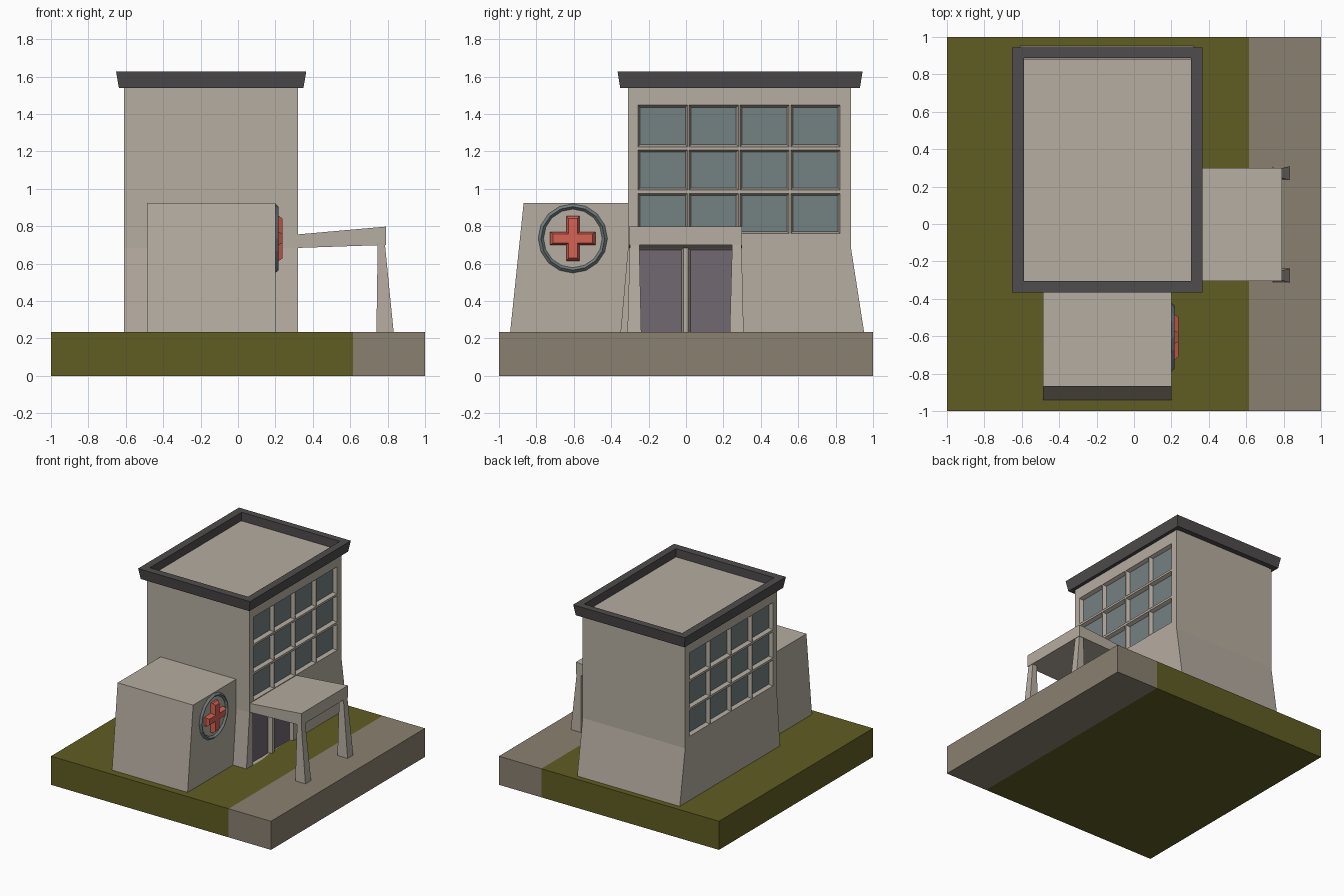
import bpy, bmesh, math
from mathutils import Vector

if "Cube" in bpy.data.objects:
    bpy.data.objects.remove(bpy.data.objects["Cube"])


def mat(name, r, g, b):
    lin = lambda c: ((c / 255 + 0.055) / 1.055) ** 2.4
    m = bpy.data.materials.new(name)
    m.diffuse_color = (lin(r), lin(g), lin(b), 1)
    m.use_nodes = True
    m.node_tree.nodes["Principled BSDF"].inputs["Base Color"].default_value = m.diffuse_color
    return m


WALL = mat("beige wall", 182, 173, 161)
TRIM = mat("dark trim", 79, 76, 76)
GRASS = mat("olive grass", 96, 93, 34)
PAVE = mat("pavement", 138, 128, 112)
GLASS = mat("blue grey glass", 116, 129, 130)
DOOR = mat("purple grey door", 114, 104, 113)
RED = mat("red sign", 214, 98, 82)


def finish(name, bm, mats, recalc=True):
    if recalc:
        bmesh.ops.recalc_face_normals(bm, faces=bm.faces)
    me = bpy.data.meshes.new(name)
    bm.to_mesh(me)
    bm.free()
    for m in mats:
        me.materials.append(m)
    ob = bpy.data.objects.new(name, me)
    bpy.context.collection.objects.link(ob)
    return ob


def loft(name, loops, m, closed=False):
    """Bridge equal-length loops; either cap the ends or close into a ring."""
    bm = bmesh.new()
    rings = [[bm.verts.new(p) for p in lp] for lp in loops]
    n = len(rings[0])
    pairs = list(zip(rings, rings[1:])) + ([(rings[-1], rings[0])] if closed else [])
    for a, b in pairs:
        for i in range(n):
            j = (i + 1) % n
            bm.faces.new((a[i], a[j], b[j], b[i]))
    if not closed:
        bm.faces.new(rings[0][::-1])
        bm.faces.new(rings[-1])
    return finish(name, bm, [m])


def rect(x0, x1, y0, y1, z):
    return [(x0, y0, z), (x1, y0, z), (x1, y1, z), (x0, y1, z)]


# Ground slab: lawn and pavement strip
SPLIT, G = 0.615, 0.235
loft("lawn", [rect(-1, SPLIT, -1, 1, 0), rect(-1, SPLIT, -1, 1, G)], GRASS)
loft("pavement", [rect(SPLIT, 1, -1, 1, 0), rect(SPLIT, 1, -1, 1, G)], PAVE)

# Main building with a flared foot and recessed window panes
X0, X1, FLARE, TOP = -0.61, 0.322, 0.685, 1.56


def y_lo(z):
    return -0.31 - 0.04 * max(0, FLARE - z) / (FLARE - G)


def y_hi(z):
    return 0.882 + 0.07 * max(0, FLARE - z) / (FLARE - G)


bm = bmesh.new()


def face(pts, out, index=0):
    f = bm.faces.new([bm.verts.new(p) for p in pts])
    f.normal_update()
    if f.normal.dot(Vector(out)) < 0:
        f.normal_flip()
    f.material_index = index


def opening(x, s, y0, y1, z0, z1, index, sill=True):
    d, t = 0.03, 0.011
    zb = z0 + t if sill else z0
    o = [(x, y0, z0), (x, y1, z0), (x, y1, z1), (x, y0, z1)]
    xi = x - s * d
    i = [(xi, y0 + t, zb), (xi, y1 - t, zb), (xi, y1 - t, z1 - t), (xi, y0 + t, z1 - t)]
    face(i, (s, 0, 0), index)
    mid = Vector((x, (y0 + y1) / 2, (z0 + z1) / 2))
    for k in range(4):
        j = (k + 1) % 4
        face([o[k], o[j], i[j], i[k]], mid - (Vector(o[k]) + Vector(o[j])) / 2)


panes = [(-0.257 + 0.2725 * k, 0.005 + 0.2725 * k + 0.002, 1) for k in range(4)]
doors = [(-0.265, -0.014, 2), (0.012, 0.262, 2)]
for x, s in ((X1, 1), (X0, -1)):
    rows = [(G, FLARE, doors if s > 0 else []), (FLARE, 0.762, []),
            (0.762, 0.975, panes), (0.975, 0.993, []), (0.993, 1.208, panes),
            (1.208, 1.225, []), (1.225, 1.447, panes), (1.447, TOP, [])]
    for z0, z1, holes in rows:
        lo, hi = (y_lo(z0), y_lo(z1)), (y_hi(z0), y_hi(z1))
        left = lo
        for y0, y1, index in holes:
            face([(x, left[0], z0), (x, y0, z0), (x, y0, z1), (x, left[1], z1)], (s, 0, 0))
            opening(x, s, y0, y1, z0, z1, index, sill=index == 1)
            left = (y1, y1)
        face([(x, left[0], z0), (x, hi[0], z0), (x, hi[1], z1), (x, left[1], z1)], (s, 0, 0))
for fy, s in ((y_lo, -1), (y_hi, 1)):
    for z0, z1 in ((G, FLARE), (FLARE, TOP)):
        face([(X0, fy(z0), z0), (X1, fy(z0), z0), (X1, fy(z1), z1), (X0, fy(z1), z1)], (0, s, 0))
face(rect(X0, X1, y_lo(TOP), y_hi(TOP), TOP), (0, 0, 1))
face(rect(X0, X1, y_lo(G), y_hi(G), G), (0, 0, -1))
finish("main_building", bm, [WALL, GLASS, DOOR], recalc=False)

# Dark parapet around the flat roof
loft("roof_parapet", [rect(-0.637, 0.35, -0.352, 0.93, 1.54),
                      rect(-0.652, 0.365, -0.366, 0.944, 1.628),
                      rect(-0.588, 0.304, -0.304, 0.888, 1.628),
                      rect(-0.588, 0.304, -0.304, 0.888, 1.54)], TRIM, closed=True)

# Side annex with a sloping front
loft("annex", [rect(-0.487, 0.2, -0.94, -0.31, G),
               rect(-0.487, 0.2, -0.868, -0.31, 0.925)], WALL)

# Porch roof, rising towards its outer edge, and two splayed legs
loft("porch_roof", [[(0.315, y, 0.684), (0.79, y, 0.70), (0.79, y, 0.798), (0.315, y, 0.756)]
                    for y in (-0.306, 0.3)], WALL)
for side, c, s in (("front", -0.275, -1), ("back", 0.272, 1)):
    loft(side + "_porch_leg", [rect(0.74, 0.832, c - 0.038, c + 0.036, G),
                               rect(0.747, 0.785, c - 0.025, c + 0.025, 0.71)], WALL)

# Round sign frame on the annex
CY, CZ = -0.605, 0.735


def ring(x, r, n=16):
    return [(x, CY + r * math.sin(2 * math.pi * k / n), CZ + r * math.cos(2 * math.pi * k / n))
            for k in range(n)]


loft("sign_frame", [ring(0.198, 0.187), ring(0.216, 0.170), ring(0.198, 0.155)],
     GLASS, closed=True)


# Raised red cross with bevelled edges
def cross(x, a, w):
    quarter = [(w, a), (w, w), (a, w)]
    pts = []
    for k in range(4):
        for p, q in quarter:
            for _ in range(k):
                p, q = q, -p
            pts.append((x, CY + p, CZ + q))
    return pts


loft("sign_cross", [cross(0.198, 0.121, 0.035), cross(0.217, 0.121, 0.035),
                    cross(0.238, 0.106, 0.024)], RED)
